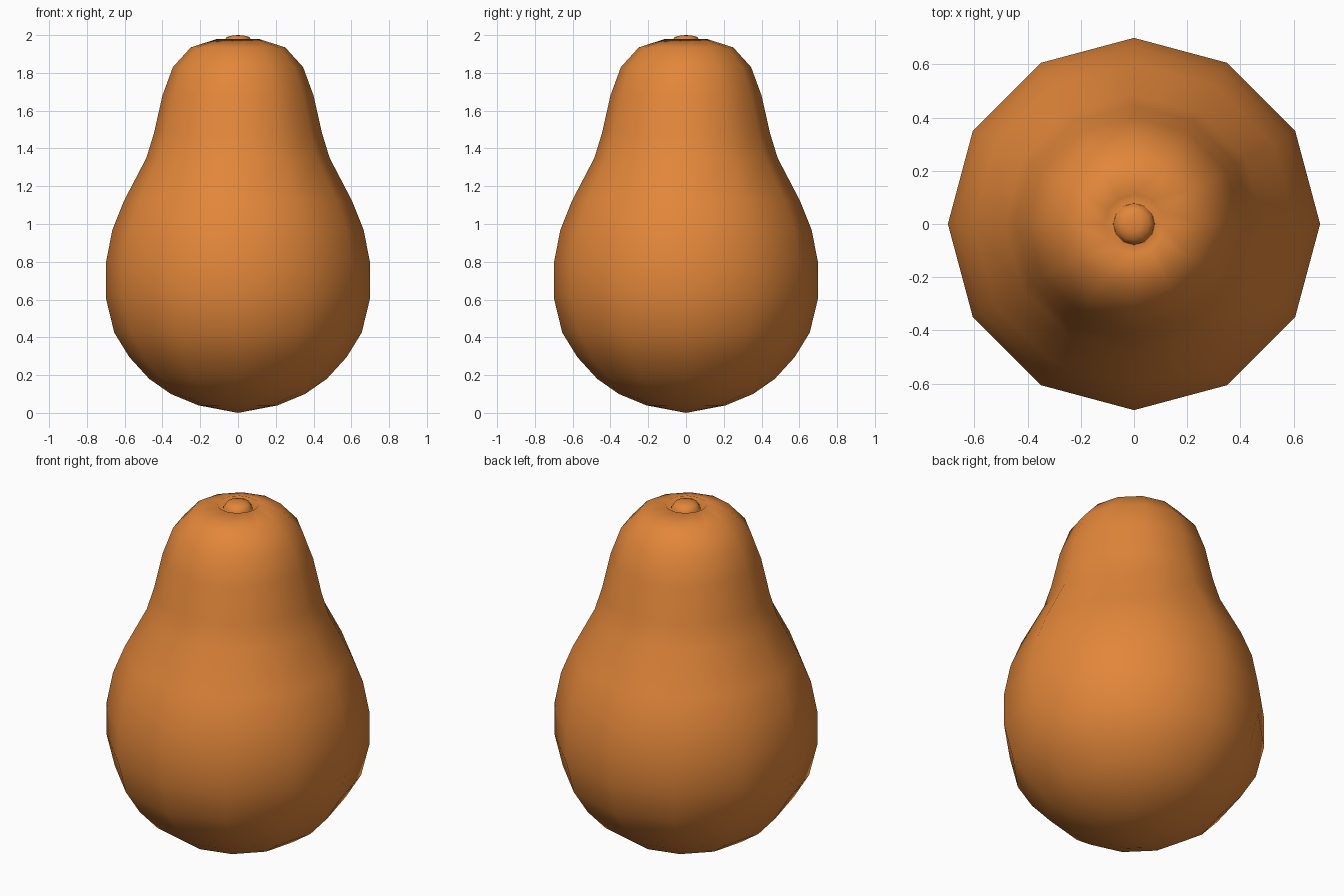
import bpy, bmesh, math

if "Cube" in bpy.data.objects:
    bpy.data.objects.remove(bpy.data.objects["Cube"])

SIDES = 12

orange = bpy.data.materials.new("squash orange")
orange.diffuse_color = (0.76, 0.24, 0.042, 1)
orange.use_nodes = True
orange.node_tree.nodes["Principled BSDF"].inputs["Base Color"].default_value = orange.diffuse_color


def lathe(name, profile, mat):
    """Revolve (radius, z) points around z; radius 0 makes a pole."""
    bm = bmesh.new()
    rings = []
    for r, z in profile:
        if r == 0:
            rings.append([bm.verts.new((0, 0, z))] * SIDES)
        else:
            rings.append([bm.verts.new((r * math.cos(math.tau * i / SIDES),
                                        r * math.sin(math.tau * i / SIDES), z))
                          for i in range(SIDES)])
    for low, high in zip(rings, rings[1:]):
        for i in range(SIDES):
            j = (i + 1) % SIDES
            quad = [low[i], low[j], high[j], high[i]]
            bm.faces.new(list(dict.fromkeys(quad))).smooth = True
    bmesh.ops.recalc_face_normals(bm, faces=bm.faces)
    mesh = bpy.data.meshes.new(name)
    bm.to_mesh(mesh)
    bm.free()
    mesh.materials.append(mat)
    obj = bpy.data.objects.new(name, mesh)
    bpy.context.collection.objects.link(obj)
    return obj


# Squash body with a small dimple and rounded stem nub at the top
body = [(0, 0), (0.21, 0.04), (0.355, 0.10), (0.47, 0.18), (0.575, 0.295),
        (0.655, 0.425), (0.70, 0.61), (0.70, 0.79), (0.665, 0.97),
        (0.605, 1.12), (0.485, 1.35), (0.445, 1.48), (0.40, 1.68),
        (0.345, 1.83), (0.25, 1.935), (0.11, 1.98)]
nub = [(0.08, 1.945), (0.077, 1.965), (0.06, 1.99), (0.03, 1.998), (0, 2.0)]
lathe("squash_body", body + nub, orange)
